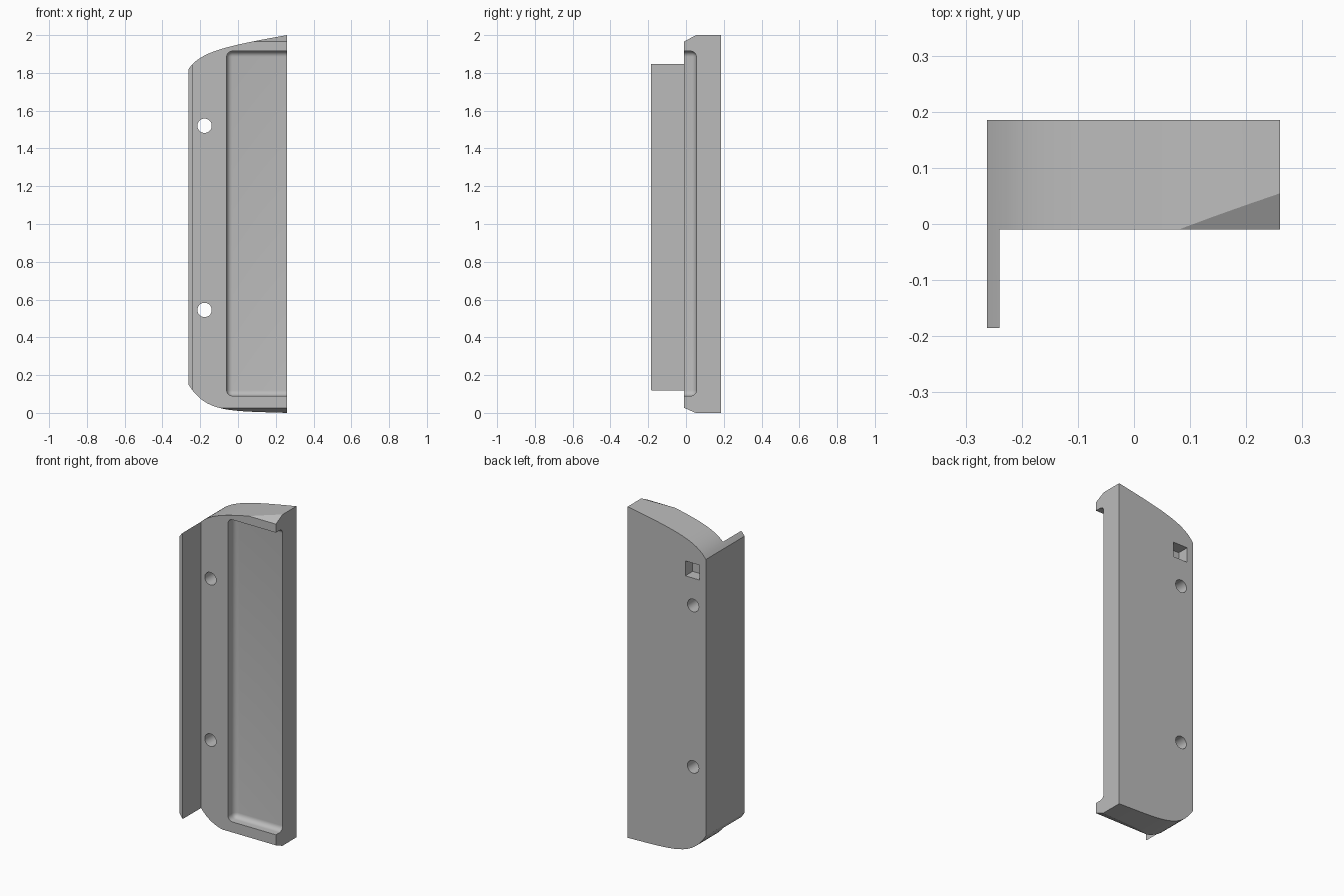
import bpy, bmesh, math
from mathutils import Vector

cube = bpy.data.objects.get("Cube")
if cube:
    bpy.data.objects.remove(cube, do_unlink=True)

grey = bpy.data.materials.new("plain grey")
grey.use_nodes = True
colour = (0.5, 0.5, 0.5, 1)
grey.diffuse_color = colour
grey.node_tree.nodes["Principled BSDF"].inputs["Base Color"].default_value = colour


def make_object(name, bm):
    bmesh.ops.recalc_face_normals(bm, faces=bm.faces)
    mesh = bpy.data.meshes.new(name)
    bm.to_mesh(mesh)
    bm.free()
    mesh.materials.append(grey)
    ob = bpy.data.objects.new(name, mesh)
    bpy.context.collection.objects.link(ob)
    return ob


def prism(name, points, start, end, axis):
    """Extrude a profile along x (points are y, z) or along y (points are x, z)."""
    bm = bmesh.new()
    place = (lambda a, b: (start, a, b)) if axis == "x" else (lambda a, b: (a, start, b))
    face = bm.faces.new([bm.verts.new(place(*p)) for p in points])
    moved = bmesh.ops.extrude_face_region(bm, geom=[face])["geom"]
    shift = Vector((end - start, 0, 0)) if axis == "x" else Vector((0, end - start, 0))
    bmesh.ops.translate(bm, vec=shift, verts=[v for v in moved if isinstance(v, bmesh.types.BMVert)])
    return make_object(name, bm)


def box(name, low, high, radius=0):
    bm = bmesh.new()
    bmesh.ops.create_cube(bm, size=1)
    for v in bm.verts:
        v.co = [l if c < 0 else h for c, l, h in zip(v.co, low, high)]
    if radius:
        bmesh.ops.bevel(bm, geom=bm.edges[:], offset=radius, segments=6, profile=0.5, affect="EDGES")
    return make_object(name, bm)


def bezier(p0, p1, p2, p3, steps=16):
    out = []
    for i in range(steps + 1):
        t = i / steps
        s = 1 - t
        out.append([s**3 * a + 3 * s * s * t * b + 3 * s * t * t * c + t**3 * d
                    for a, b, c, d in zip(p0, p1, p2, p3)])
    return out


# Main block, with curved top and bottom ends
top = bezier((-0.262, 1.82), (-0.2, 1.91), (-0.08, 1.94), (0.26, 2))
bottom = bezier((0.26, 0), (-0.05, 0.01), (-0.17, 0.0), (-0.262, 0.15))
body = prism("handle_body", top + bottom, -0.185, 0.185, "y")

# Cutters: clearance beside the flange, recess, end chamfers, flange corner
cutters = [
    box("flange_clearance", (-0.24, -0.3, -0.1), (0.4, -0.01, 2.1)),
    box("finger_recess", (-0.06, -0.2, 0.09), (0.5, 0.055, 1.915), 0.03),
    prism("upper_chamfer", [(-0.075, 1.933), (0.074, 2.01), (-0.075, 2.01)], -0.2, 0.3, "x"),
    prism("lower_chamfer", [(-0.075, 0.055), (0.074, -0.01), (-0.075, -0.01)], -0.2, 0.3, "x"),
    prism("flange_corner", bezier((-0.195, 0.14), (-0.18, 0.1), (-0.14, 0.095), (-0.11, 0.094), 8)
          + [(-0.11, 0), (-0.195, 0)], -0.3, -0.235, "x"),
    box("square_socket", (-0.22, 0.115, 1.685), (-0.125, 0.3, 1.775)),
]

# Screw holes
for label, z in (("lower", 0.545), ("upper", 1.52)):
    ring = [(-0.177 + 0.038 * math.cos(a), z + 0.038 * math.sin(a))
            for a in (math.tau * i / 32 for i in range(32))]
    cutters.append(prism(label + "_screw_hole", ring, -0.1, 0.3, "y"))

for cutter in cutters:
    cutter.hide_render = True
    cutter.hide_viewport = True
    cutter.display_type = "WIRE"
    mod = body.modifiers.new(cutter.name, "BOOLEAN")
    mod.operation = "DIFFERENCE"
    mod.solver = "EXACT"
    mod.object = cutter

# Apply the cuts and shade the curves smoothly
mesh = bpy.data.meshes.new_from_object(body.evaluated_get(bpy.context.evaluated_depsgraph_get()))
body.modifiers.clear()
body.data = mesh
mesh.name = "handle_body"
for cutter in cutters:
    bpy.data.objects.remove(cutter, do_unlink=True)
bpy.ops.object.select_all(action="DESELECT")
body.select_set(True)
bpy.context.view_layer.objects.active = body
bpy.ops.object.shade_smooth_by_angle(angle=math.radians(22))
